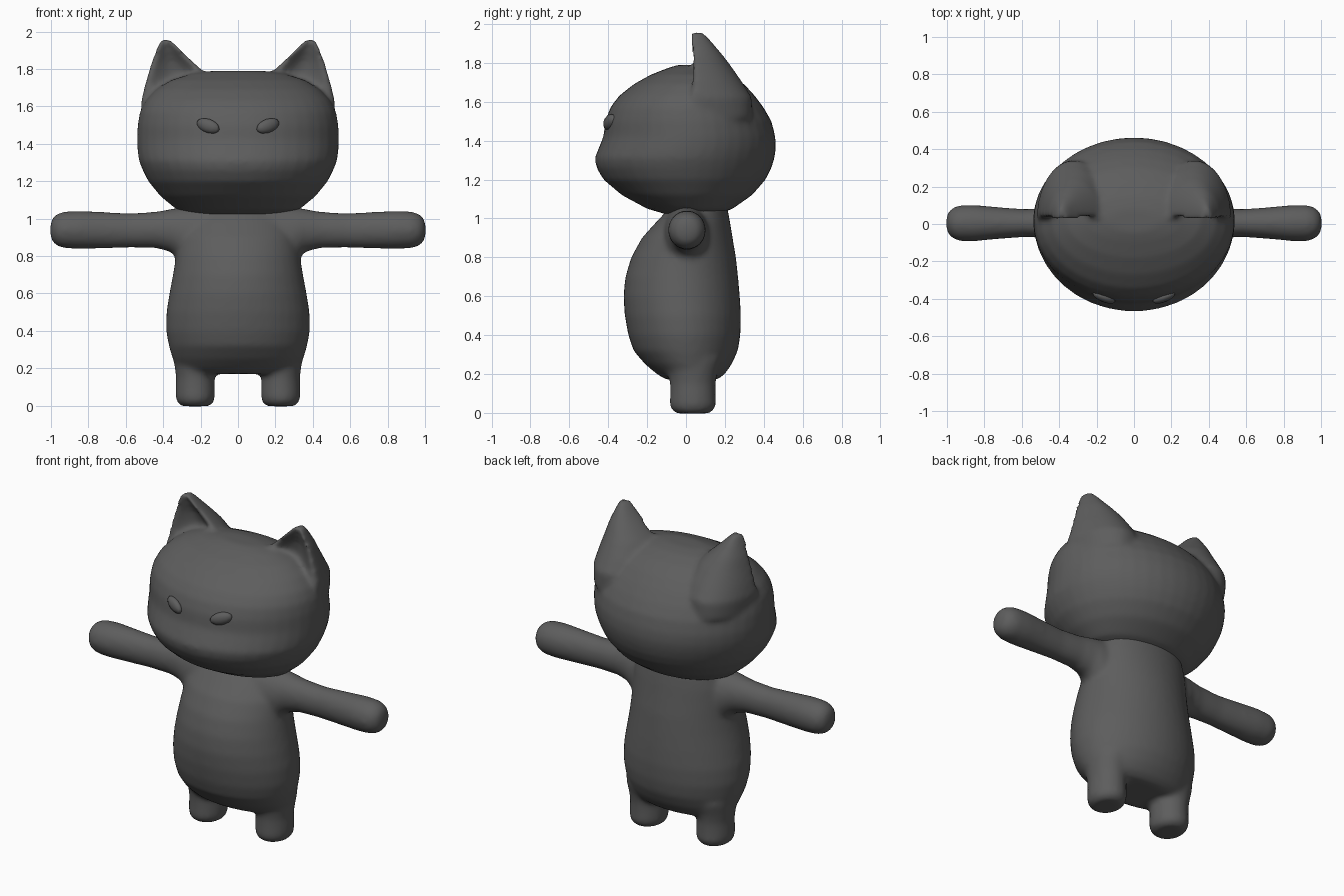
import bpy, bmesh
from math import sin, cos, pi, radians
from mathutils import Vector, Matrix

cube = bpy.data.objects.get("Cube")
if cube:
    bpy.data.objects.remove(cube, do_unlink=True)

charcoal = bpy.data.materials.new("charcoal")
charcoal.use_nodes = True
COLOR = (0.11, 0.11, 0.11, 1)
charcoal.diffuse_color = COLOR
charcoal.node_tree.nodes["Principled BSDF"].inputs["Base Color"].default_value = COLOR

SIDES = 40


def skin(bm, rings):
    """Bridge closed rings of points and cap both ends."""
    rows = [[bm.verts.new(p) for p in ring] for ring in rings]
    for a, b in zip(rows, rows[1:]):
        for i in range(SIDES):
            j = (i + 1) % SIDES
            bm.faces.new((a[i], a[j], b[j], b[i]))
    bm.faces.new(rows[0][::-1])
    bm.faces.new(rows[-1])


def oval(z, x, half, front, back, dent=0.0):
    """Level ring, half wide about x; dent pulls the front wall inwards."""
    mid = (front + back) / 2 if not dent else front + 0.01
    points = []
    for i in range(SIDES):
        a = 2 * pi * i / SIDES
        s = sin(a)
        if s > 0:
            y = mid + (back - mid) * s
        elif dent:
            y = mid - 0.012 * sin(2 * a) ** 2 + dent * s * s
        else:
            y = mid + (mid - front) * s
        points.append(Vector((x + half * cos(a), y, z)))
    return points


def arm_ring(x, z, tall, deep, side):
    return [Vector((side * x, 0.005 + deep * cos(2 * pi * i / SIDES),
                    z + tall * sin(2 * pi * i / SIDES))) for i in range(SIDES)]


def finish(name, bm, melt=0):
    bmesh.ops.recalc_face_normals(bm, faces=bm.faces[:])
    mesh = bpy.data.meshes.new(name)
    bm.to_mesh(mesh)
    bm.free()
    obj = bpy.data.objects.new(name, mesh)
    bpy.context.collection.objects.link(obj)
    mesh.materials.append(charcoal)
    mesh.polygons.foreach_set("use_smooth", [True] * len(mesh.polygons))
    if melt:
        # Fuse the overlapping volumes and soften their joins
        fuse = obj.modifiers.new("fuse", 'REMESH')
        fuse.mode = 'VOXEL'
        fuse.voxel_size = 0.015
        fuse.use_smooth_shade = True
        soften = obj.modifiers.new("soften", 'SMOOTH')
        soften.factor = 0.5
        soften.iterations = melt
    return obj


# Head: z, half width, front, back
bm = bmesh.new()
head = [(1.015, 0.22, -0.08, 0.15), (1.05, 0.33, -0.20, 0.24), (1.12, 0.415, -0.33, 0.34),
        (1.20, 0.48, -0.425, 0.41), (1.26, 0.51, -0.46, 0.44), (1.31, 0.53, -0.47, 0.455),
        (1.36, 0.537, -0.45, 0.463), (1.42, 0.54, -0.425, 0.46), (1.50, 0.537, -0.415, 0.44),
        (1.57, 0.525, -0.39, 0.40), (1.63, 0.495, -0.345, 0.355), (1.69, 0.44, -0.27, 0.30),
        (1.74, 0.36, -0.18, 0.23), (1.775, 0.25, -0.09, 0.15), (1.79, 0.14, -0.04, 0.08)]
skin(bm, [oval(z, 0, w, f, b) for z, w, f, b in head])

# Ears: z, inner edge, outer edge, back, depth of hollow
ear = [(1.52, 0.15, 0.51, 0.34, 0.02), (1.62, 0.12, 0.52, 0.34, 0.03),
       (1.70, 0.13, 0.503, 0.29, 0.05), (1.78, 0.175, 0.48, 0.235, 0.06),
       (1.84, 0.24, 0.463, 0.19, 0.05), (1.90, 0.305, 0.438, 0.14, 0.025),
       (1.94, 0.345, 0.42, 0.105, 0.01), (1.96, 0.37, 0.41, 0.085, 0.005)]
for side in (-1, 1):
    skin(bm, [oval(z, side * (i + o) / 2, (o - i) / 2, 0.02, b, d) for z, i, o, b, d in ear])
finish("head", bm, 8)

# Torso: z, half width, front, back
bm = bmesh.new()
torso = [(0.17, 0.27, -0.10, 0.16), (0.20, 0.325, -0.15, 0.20), (0.25, 0.35, -0.21, 0.235),
         (0.32, 0.37, -0.27, 0.267), (0.40, 0.385, -0.297, 0.28), (0.50, 0.383, -0.315, 0.283),
         (0.60, 0.367, -0.322, 0.277), (0.70, 0.348, -0.312, 0.268), (0.80, 0.332, -0.282, 0.257),
         (0.90, 0.32, -0.227, 0.24), (0.98, 0.30, -0.155, 0.227), (1.07, 0.26, -0.07, 0.21)]
skin(bm, [oval(z, 0, w, f, b) for z, w, f, b in torso])

# Legs: z, half width, half depth
leg = [(-0.003, 0.07, 0.08), (0.01, 0.093, 0.105), (0.04, 0.105, 0.12), (0.09, 0.105, 0.117),
       (0.15, 0.103, 0.117), (0.20, 0.11, 0.125), (0.28, 0.12, 0.15)]
# Arms: x, centre height, half height, half depth
arm = [(0.15, 0.91, 0.17, 0.13), (0.31, 0.915, 0.145, 0.11), (0.36, 0.937, 0.115, 0.095),
       (0.44, 0.94, 0.097, 0.082), (0.58, 0.937, 0.092, 0.075), (0.70, 0.938, 0.097, 0.083),
       (0.85, 0.94, 0.102, 0.097), (0.93, 0.94, 0.098, 0.096), (0.97, 0.94, 0.085, 0.082),
       (0.995, 0.94, 0.06, 0.056), (1.004, 0.94, 0.025, 0.025)]
for side in (-1, 1):
    skin(bm, [oval(z, side * 0.228, w, 0.035 - d, 0.035 + d) for z, w, d in leg])
    skin(bm, [arm_ring(x, z, t, d, side) for x, z, t, d in arm])
finish("body", bm, 9)

# Eyes: slanted almond beads resting on the face
for name, side in (("right_eye", -1), ("left_eye", 1)):
    bm = bmesh.new()
    place = (Matrix.Translation((side * 0.16, -0.392, 1.496))
             @ Matrix.Rotation(side * radians(22), 4, 'Z')
             @ Matrix.Rotation(side * radians(-18), 4, 'Y')
             @ Matrix.Diagonal((0.068, 0.026, 0.037, 1)))
    bmesh.ops.create_uvsphere(bm, u_segments=12, v_segments=8, radius=1, matrix=place)
    finish(name, bm)
